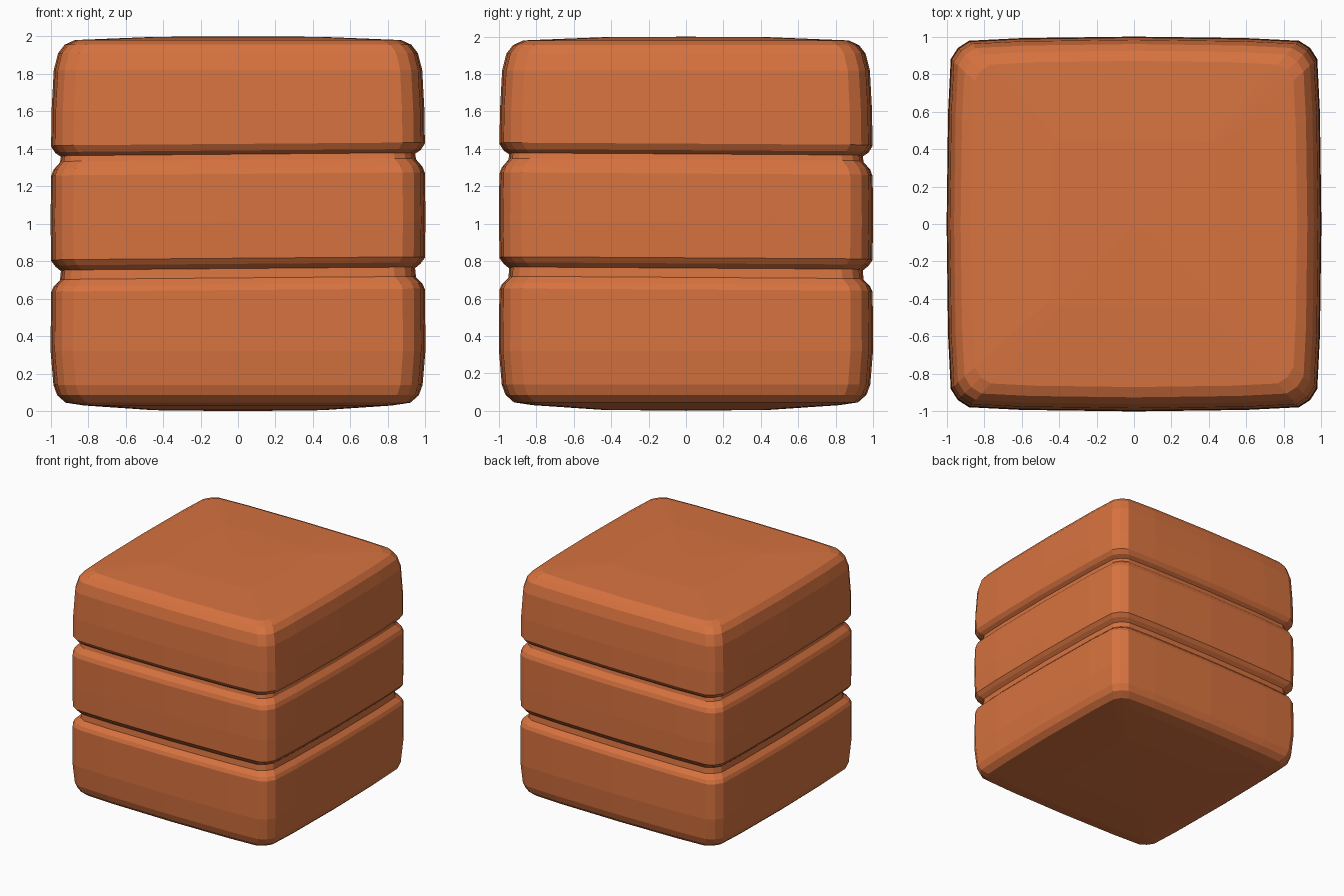
import bpy, bmesh, math

if "Cube" in bpy.data.objects:
    bpy.data.objects.remove(bpy.data.objects["Cube"])

clay = bpy.data.materials.new("terracotta_orange")
clay.diffuse_color = (0.68, 0.17, 0.05, 1)
clay.use_nodes = True
clay.node_tree.nodes["Principled BSDF"].inputs["Base Color"].default_value = clay.diffuse_color

# Slightly bulging rounded-square plan: one side, turned four times
SIDE = [(0.94, -0.94), (0.978, -0.88), (0.992, -0.6), (1.0, 0.0), (0.992, 0.6), (0.978, 0.88)]
plan = []
for k in range(4):
    c, s = round(math.cos(k * math.pi / 2)), round(math.sin(k * math.pi / 2))
    plan += [(x * c - y * s, x * s + y * c) for x, y in SIDE]

# Height profile (scale, z): three worn slabs separated by two grooves
PROFILE = [
    (0.45, 0.005), (0.82, 0.03), (0.92, 0.045), (0.965, 0.085), (0.985, 0.14), (1.0, 0.32),
    (0.998, 0.64), (0.985, 0.67), (0.95, 0.705), (0.945, 0.755), (0.975, 0.78), (0.997, 0.81),
    (1.0, 1.0), (0.998, 1.26), (0.985, 1.295), (0.95, 1.335), (0.945, 1.365), (0.975, 1.385),
    (0.997, 1.42), (0.995, 1.6), (0.983, 1.82), (0.96, 1.91), (0.925, 1.955), (0.87, 1.98),
    (0.45, 1.997),
]

# Stacked block
bm = bmesh.new()
rings = []
for s, z in PROFILE:
    ring = []
    for x, y in plan:
        # gentle hand-hewn slope of the groove edges
        wave = 0.008 * x - 0.006 * y if 0.6 < z < 1.5 else 0
        ring.append(bm.verts.new((x * s, y * s, z + wave)))
    rings.append(ring)
n = len(plan)
for a, b in zip(rings, rings[1:]):
    for i in range(n):
        j = (i + 1) % n
        bm.faces.new((a[i], a[j], b[j], b[i]))
# Shallow domed caps
for ring, z in ((rings[0], 0.0), (rings[-1], 2.0)):
    mid = bm.verts.new((0, 0, z))
    for i in range(n):
        bm.faces.new((ring[i], ring[(i + 1) % n], mid))
bmesh.ops.recalc_face_normals(bm, faces=bm.faces)

mesh = bpy.data.meshes.new("stacked_block")
bm.to_mesh(mesh)
bm.free()
mesh.materials.append(clay)
block = bpy.data.objects.new("stacked_block", mesh)
bpy.context.collection.objects.link(block)
